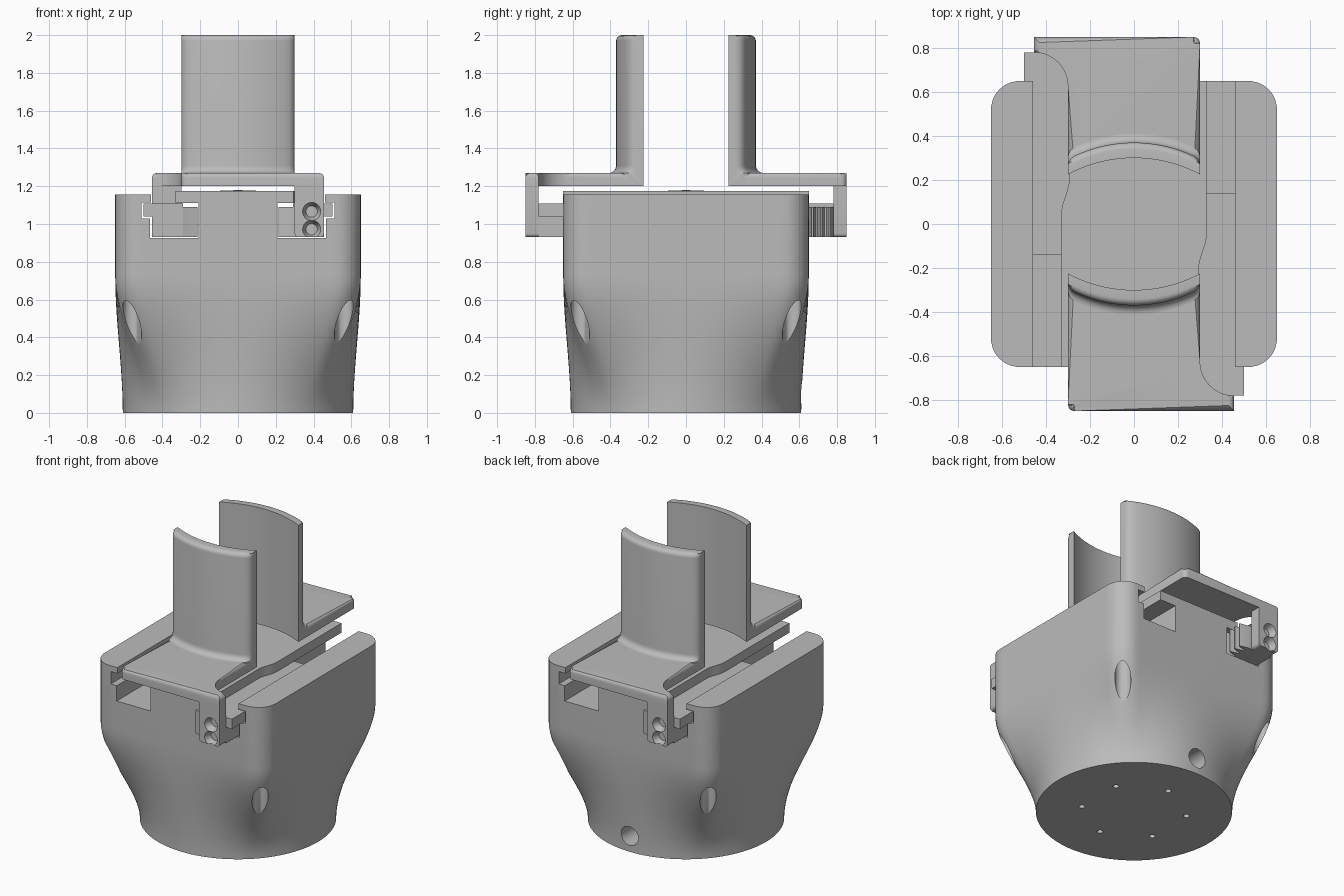
import bpy, bmesh
from math import pi, sin, cos, sqrt, radians
from mathutils import Matrix

if "Cube" in bpy.data.objects:
    bpy.data.objects.remove(bpy.data.objects["Cube"], do_unlink=True)

GREY = (0.5, 0.5, 0.5, 1)
mat = bpy.data.materials.new("plain grey")
mat.use_nodes = True
mat.diffuse_color = GREY
mat.node_tree.nodes["Principled BSDF"].inputs["Base Color"].default_value = GREY


def finish(name, bm):
    bmesh.ops.recalc_face_normals(bm, faces=bm.faces)
    me = bpy.data.meshes.new(name)
    bm.to_mesh(me)
    bm.free()
    me.materials.append(mat)
    ob = bpy.data.objects.new(name, me)
    bpy.context.collection.objects.link(ob)
    return ob


def activate(ob):
    bpy.ops.object.select_all(action='DESELECT')
    ob.select_set(True)
    bpy.context.view_layer.objects.active = ob


def smooth(ob):
    activate(ob)
    bpy.ops.object.shade_smooth_by_angle(angle=radians(30))


def prism(points, low, high, axis='z'):
    """Extrude an outline: xy outline along z, or xz outline along y."""
    bm = bmesh.new()
    place = (lambda p, h: (p[0], p[1], h)) if axis == 'z' else (lambda p, h: (p[0], h, p[1]))
    rings = [[bm.verts.new(place(p, h)) for p in points] for h in (low, high)]
    skin(bm, rings)
    return bm


def skin(bm, rings):
    """Bridge closed rings and cap both ends."""
    n = len(rings[0])
    for a, b in zip(rings, rings[1:]):
        for i in range(n):
            bm.faces.new((a[i], a[(i + 1) % n], b[(i + 1) % n], b[i]))
    bm.faces.new(rings[0][::-1])
    bm.faces.new(rings[-1])


def arc(cx, cy, r, start, end, steps=10):
    return [(cx + r * cos(radians(start + (end - start) * i / steps)),
             cy + r * sin(radians(start + (end - start) * i / steps))) for i in range(steps + 1)]


def cylinder(r1, r2, depth, matrix):
    bm = bmesh.new()
    bmesh.ops.create_cone(bm, cap_ends=True, segments=32, radius1=r1, radius2=r2,
                          depth=depth, matrix=matrix)
    return bm


def cut(ob, bm):
    cutter = finish("cutter", bm)
    cutter.hide_render = True
    mod = ob.modifiers.new("cut", 'BOOLEAN')
    mod.operation, mod.solver, mod.object = 'DIFFERENCE', 'EXACT', cutter
    activate(ob)
    bpy.ops.object.modifier_apply(modifier=mod.name)
    bpy.data.objects.remove(cutter, do_unlink=True)


# Body: round base flowing into a rounded square
BASE_R, HALF, CORNER = 0.61, 0.65, 0.13


def square_radius(a):
    u, v = sorted((abs(cos(a)), abs(sin(a))), reverse=True)
    c = HALF - CORNER
    if HALF / u * v <= c:
        return HALF / u
    s = c * (u + v)
    return s + sqrt(s * s - 2 * c * c + CORNER ** 2)


bm = bmesh.new()
rings, N, STEPS, FLARE = [], 192, 20, 0.73
for k in range(STEPS + 2):
    t = min(k / STEPS, 1)
    z = FLARE * t if k <= STEPS else 1.155
    w = t * t * (3 - 2 * t)
    ring = []
    for i in range(N):
        a = 2 * pi * i / N
        r = BASE_R + (square_radius(a) - BASE_R) * w
        ring.append(bm.verts.new((r * cos(a), r * sin(a), z)))
    rings.append(ring)
skin(bm, rings)
body = finish("body", bm)

# Open channel with undercut rail slots on both sides
half = [(0.21, 1.11), (0.21, 0.925), (0.465, 0.925), (0.465, 1.03), (0.51, 1.03),
        (0.51, 1.115), (0.46, 1.115), (0.46, 1.3)]
cut(body, prism(half + [(-x, z) for x, z in reversed(half)], -1, 1, 'y'))

# Corner screw scoops, base screw holes and cable hole
for sx in (-1, 1):
    for sy in (-1, 1):
        cut(body, cylinder(0.05, 0.05, 0.7, Matrix.Translation((0.56 * sx, 0.56 * sy, 0.5))))
for k in range(6):
    a = radians(30 + 60 * k)
    cut(body, cylinder(0.019, 0.019, 0.3, Matrix.Translation((0.33 * cos(a), 0.33 * sin(a), 0))))
cut(body, cylinder(0.065, 0.065, 0.3,
                   Matrix.Translation((0, 0.6, 0.11)) @ Matrix.Rotation(pi / 2, 4, 'X')))
smooth(body)

# Cover plate with a waved edge on each side
edge = [(0.33, 0.65)]
for i in range(13):
    t = i / 12
    edge.append((0.33 - 0.035 * t * t * (3 - 2 * t), -0.05 - 0.15 * t))
edge.append((0.295, -0.65))
cover = finish("cover_plate", prism(edge + [(-x, -y) for x, y in edge], 1.11, 1.175))
smooth(cover)
for name, r, h in (("pivot_disc", 0.095, 0.003), ("pivot_pin", 0.025, 0.006)):
    smooth(finish(name, cylinder(r, r, h, Matrix.Translation((0, 0, 1.175 + h / 2)))))


def finger_pad():
    """Curved upright with rounded rim and a fillet at its foot."""
    section = [(0, 1.2), (0, 2.0)] + arc(0.04, 1.97, 0.03, 90, 0, 5)
    section += arc(0.11, 1.31, 0.04, 180, 270, 6) + [(0.11, 1.2)]
    bm = bmesh.new()
    rings = []
    xs = [-0.3, -0.298, -0.293, -0.285, -0.27]
    xs = xs + [-0.24 + 0.03 * i for i in range(17)] + [-x for x in reversed(xs)]
    for x in xs:
        inner = sqrt(0.637 ** 2 - x * x) - 0.337
        e = max(0, abs(x) - 0.27)
        drop = 0.03 - sqrt(max(0, 0.03 ** 2 - e * e))
        rings.append([bm.verts.new((x, -(inner + d - (drop if d > 0.05 else 0)), z))
                      for d, z in section])
    skin(bm, rings)
    return bm


def finger_plate():
    """Flat arm with a swept inside corner and rounded upper edges."""
    outline = [(-0.3, -0.31)] + arc(-0.27, -0.82, 0.03, 180, 270, 5)
    outline += [(0.455, -0.85), (0.455, -0.78)] + arc(0.455, -0.625, 0.155, 270, 180)[1:]
    outline += [(0.3, -0.31)]
    bm = prism(outline, 1.2, 1.27)
    rim = [e for e in bm.edges if all(v.co.z > 1.25 for v in e.verts)
           and not all(v.co.y > -0.35 for v in e.verts)]
    bmesh.ops.bevel(bm, geom=rim, offset=0.025, segments=4, profile=0.5, affect='EDGES')
    return bm


def rack_teeth():
    pitch, count = 0.046, 20
    pts = []
    for i in range(count):
        y = -0.78 + pitch * i
        pts += [(0.275, y), (0.215, y + 0.3 * pitch), (0.215, y + 0.5 * pitch),
                (0.275, y + 0.8 * pitch)]
    return prism([(0.3, -0.78)] + pts + [(0.3, 0.14)], 0.93, 1.09)


def rail():
    return prism([(0.29, 0.93), (0.455, 0.93), (0.455, 1.04), (0.5, 1.04),
                  (0.5, 1.108), (0.29, 1.108)], -0.78, 0.14, 'y')


def mount_tab():
    outline = arc(0.32, 0.95, 0.02, 180, 270, 4) + arc(0.435, 0.95, 0.02, 270, 360, 4)
    return prism(outline + [(0.455, 1.2), (0.3, 1.2)], -0.85, -0.78, 'y')


# Two fingers, the rear one turned half way round
for side, turn in (("front", 0), ("rear", pi)):
    for part, build in (("finger_pad", finger_pad), ("finger_plate", finger_plate),
                        ("rack_teeth", rack_teeth), ("rail", rail), ("mount_tab", mount_tab)):
        ob = finish(f"{side}_{part}", build())
        if part == "mount_tab":
            for z in (0.972, 1.066):
                cut(ob, cylinder(0.03, 0.05, 0.05,
                                 Matrix.Translation((0.39, -0.83, z)) @ Matrix.Rotation(pi / 2, 4, 'X')))
        ob.data.transform(Matrix.Rotation(turn, 4, 'Z'))
        smooth(ob)
